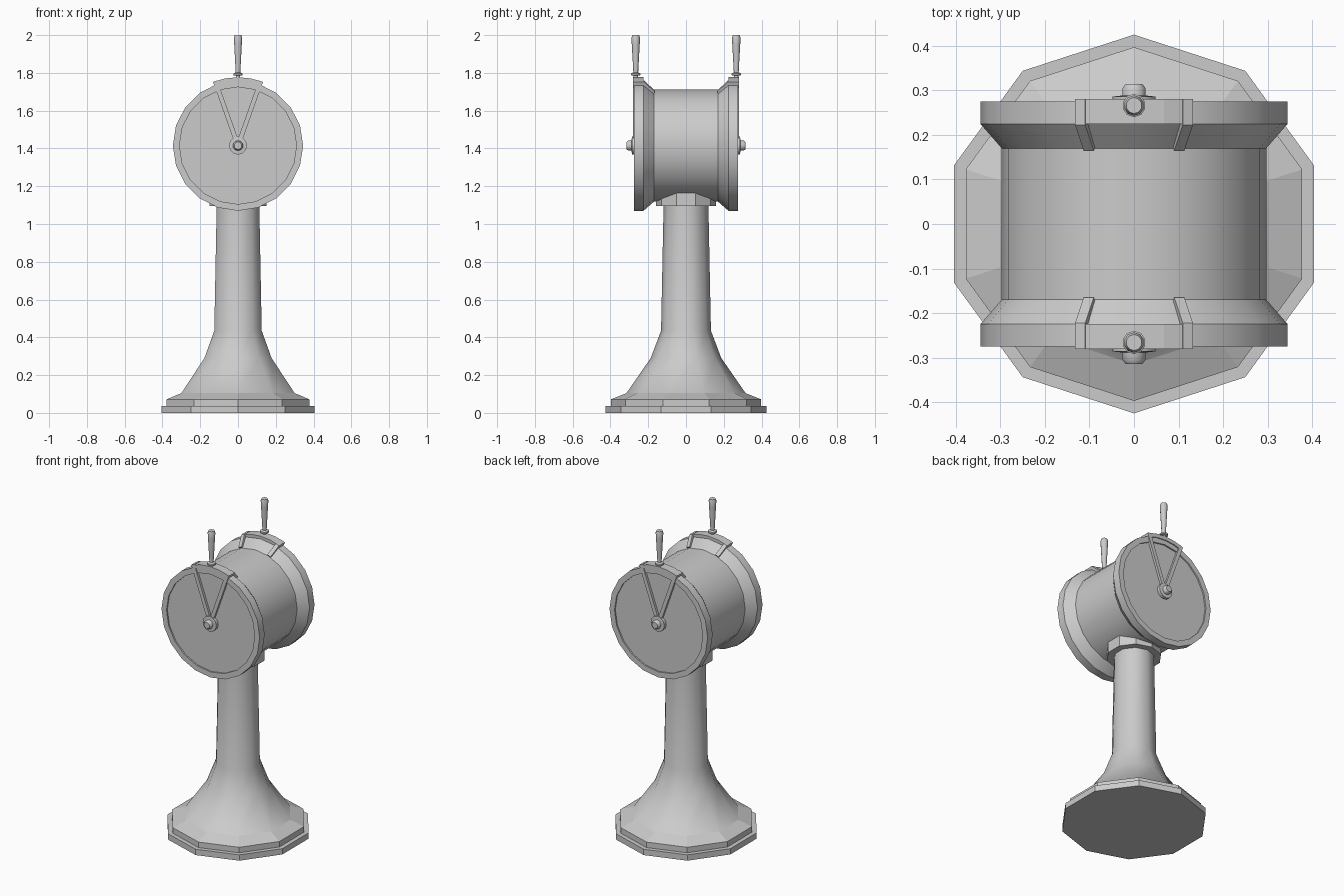
import bpy, bmesh, math
from mathutils import Matrix

if "Cube" in bpy.data.objects:
    bpy.data.objects.remove(bpy.data.objects["Cube"])

HUB_Z = 1.415  # height of the drum axis


def finish(name, bm, angle=None):
    bmesh.ops.recalc_face_normals(bm, faces=bm.faces)
    mesh = bpy.data.meshes.new(name)
    bm.to_mesh(mesh)
    bm.free()
    ob = bpy.data.objects.new(name, mesh)
    bpy.context.collection.objects.link(ob)
    if angle:
        bpy.ops.object.select_all(action='DESELECT')
        ob.select_set(True)
        bpy.context.view_layer.objects.active = ob
        bpy.ops.object.shade_smooth_by_angle(angle=math.radians(angle))
    return ob


def lathe(name, profile, sides, matrix=Matrix(), angle=None):
    """Capped solid of revolution about local z from (radius, height) pairs."""
    bm = bmesh.new()
    rings = []
    for r, h in profile:
        rings.append([bm.verts.new((r * math.cos(a), r * math.sin(a), h))
                      for a in (math.pi / 2 + 2 * math.pi * i / sides for i in range(sides))])
    for lo, hi in zip(rings, rings[1:]):
        for i in range(sides):
            j = (i + 1) % sides
            bm.faces.new((lo[i], lo[j], hi[j], hi[i]))
    bm.faces.new(rings[0][::-1])
    bm.faces.new(rings[-1])
    bm.transform(matrix)
    return finish(name, bm, angle)


def sweep(name, section, frames):
    """Loft a closed section of (radial, y) pairs through (angle, side offset) frames."""
    bm = bmesh.new()
    rings = []
    for a, off in frames:
        s, c = math.sin(a), math.cos(a)
        rings.append([bm.verts.new((r * s + off * c, y, HUB_Z + r * c - off * s))
                      for r, y in section])
    n = len(section)
    for lo, hi in zip(rings, rings[1:]):
        for i in range(n):
            j = (i + 1) % n
            bm.faces.new((lo[i], lo[j], hi[j], hi[i]))
    bm.faces.new(rings[0][::-1])
    bm.faces.new(rings[-1])
    return finish(name, bm)


# Pedestal: stepped plinth, flared column, collar
lathe("plinth", [(0.425, 0), (0.425, 0.037), (0.397, 0.037), (0.397, 0.072), (0.315, 0.105)], 10)
lathe("column", [(0.397, 0.072), (0.315, 0.105), (0.187, 0.29), (0.132, 0.435), (0.118, 1.13)],
      10, angle=40)
lathe("collar", [(0.12, 1.095), (0.16, 1.095), (0.16, 1.22)], 10)

# Drum with flared flanges and recessed dial faces, axis along y
half = [(0.31, 0.266), (0.31, 0.275), (0.345, 0.275), (0.345, 0.225), (0.297, 0.17)]
profile = [(r, -y) for r, y in half] + half[::-1]
along_y = Matrix.Translation((0, 0, HUB_Z)) @ Matrix.Rotation(-math.pi / 2, 4, 'X')
lathe("drum", profile, 20, along_y, angle=30)

for side, s in (("front", -1), ("back", 1)):
    facing = Matrix.Translation((0, 0, HUB_Z)) @ Matrix.Rotation(-s * math.pi / 2, 4, 'X')
    # Hub disc and cap
    lathe(side + "_hub_disc", [(0.048, 0.26), (0.048, 0.286), (0.03, 0.288)], 12, facing, 35)
    lathe(side + "_hub_cap", [(0.027, 0.28), (0.027, 0.305), (0.02, 0.314)], 10, facing, 40)

    # V-shaped pointer arms that hook over the rim and down the flange
    arm = [(0.043, 0.262), (0.043, 0.281), (0.362, 0.281), (0.362, 0.222),
           (0.305, 0.165), (0.292, 0.175), (0.34, 0.23), (0.34, 0.262)]
    for label, a in (("left", -19.5), ("right", 19.5)):
        a = math.radians(a)
        sweep(f"{side}_{label}_arm", [(r, s * y) for r, y in arm], [(a, -0.012), (a, 0.012)])

    # Curved saddle joining the arms on top of the rim
    saddle = [(0.338, 0.225), (0.338, 0.281), (0.362, 0.281), (0.362, 0.225)]
    sweep(side + "_saddle", [(r, s * y) for r, y in saddle],
          [(math.radians(21.5 * k / 2), 0) for k in range(-2, 3)])

    # Lever with a turned grip
    lathe(side + "_lever",
          [(0.012, 1.75), (0.012, 1.785), (0.026, 1.788), (0.026, 1.797), (0.013, 1.803),
           (0.014, 1.825), (0.021, 1.95), (0.023, 1.985), (0.018, 2.0)],
          10, Matrix.Translation((0, s * 0.266, 0)), 40)
